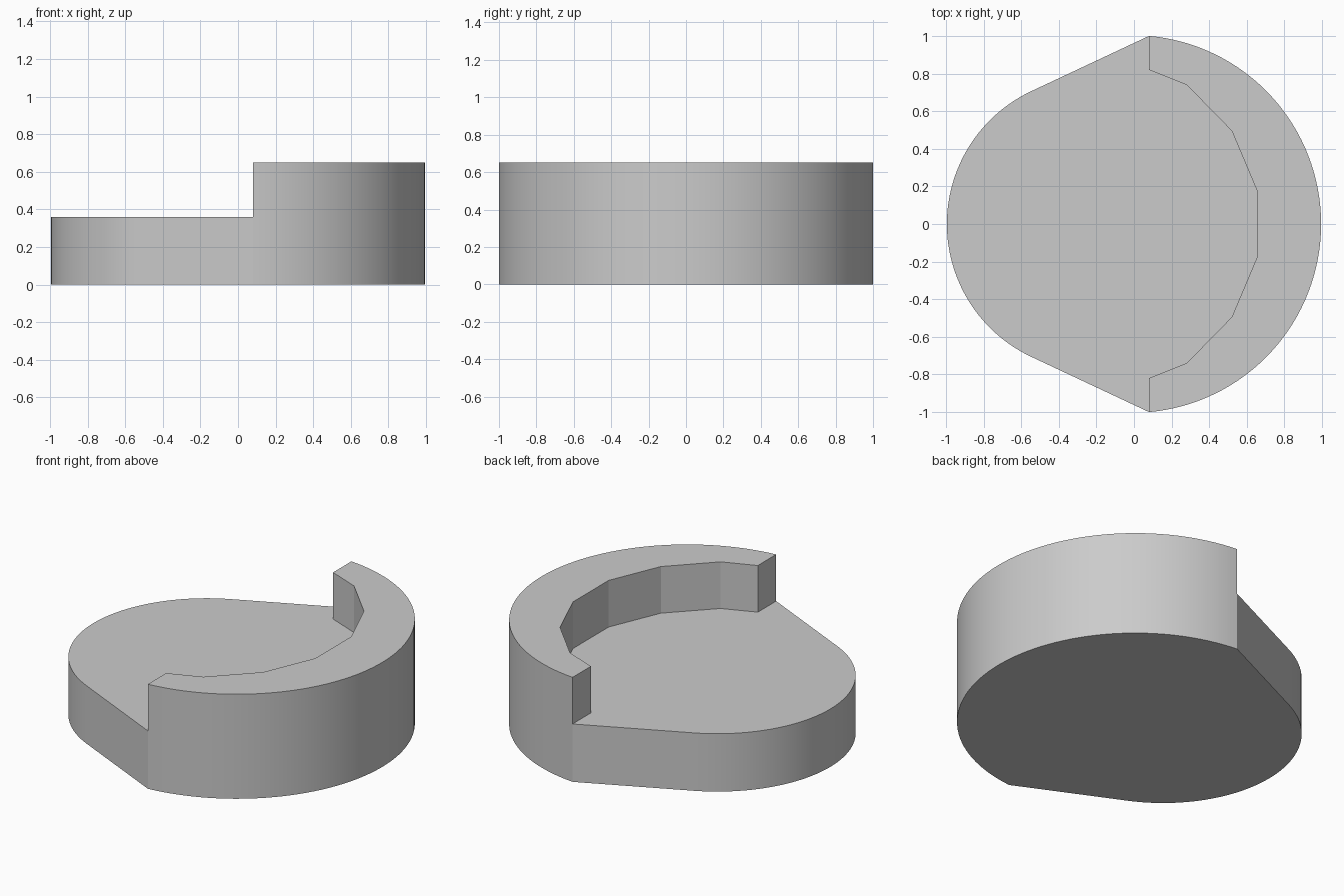
import bpy, bmesh
from math import sin, cos, atan2, pi, radians

cube = bpy.data.objects.get("Cube")
if cube:
    bpy.data.objects.remove(cube, do_unlink=True)

FLOOR, RIM = 0.36, 0.65          # heights of platform and raised wall
CORNER = (0.08, 1.0)             # where the wall ends


def arc(cx, r, a0, a1, n):
    """Points on a circle centred on the x axis."""
    return [(cx + r * cos(a0 + (a1 - a0) * i / n), r * sin(a0 + (a1 - a0) * i / n))
            for i in range(n + 1)]


def mirrored(half):
    """Continue a half profile across the x axis."""
    return half + [(x, -y) for x, y in reversed(half)]


# plan curves, all running from +y to -y
big_c, big_r = -0.009, 1.004
end = atan2(CORNER[1], CORNER[0] - big_c)
outer = [CORNER] + arc(big_c, big_r, end, -end, 64)[1:-1] + [(CORNER[0], -CORNER[1])]
nose = arc(-0.215, 0.78, radians(115), 2 * pi - radians(115), 48)
inner = mirrored([(0.08, 0.82), (0.28, 0.74), (0.52, 0.495), (0.655, 0.175)])

# platform and wall footprints share the inner edge
bm = bmesh.new()
outer_v, nose_v, inner_v = [[bm.verts.new((x, y, FLOOR)) for x, y in pts]
                            for pts in (outer, nose, inner)]
platform = bm.faces.new([outer_v[0]] + nose_v + [outer_v[-1]] + inner_v[::-1])
wall = bm.faces.new(outer_v[::-1] + inner_v)


def lift(faces, dz):
    """Extrude a region by dz and return its new faces."""
    geom = bmesh.ops.extrude_face_region(bm, geom=faces)["geom"]
    verts = [g for g in geom if isinstance(g, bmesh.types.BMVert)]
    bmesh.ops.translate(bm, verts=verts, vec=(0, 0, dz))
    return [g for g in geom if isinstance(g, bmesh.types.BMFace)]


# raised wall, then the skirt down to the ground
bmesh.ops.delete(bm, geom=[], context='FACES')
lift([wall], RIM - FLOOR)
if wall.is_valid:
    bm.faces.remove(wall)
rim_edges = [e for e in bm.edges if e.is_boundary]
geom = bmesh.ops.extrude_edge_only(bm, edges=rim_edges)["geom"]
bmesh.ops.translate(bm, vec=(0, 0, -FLOOR),
                    verts=[g for g in geom if isinstance(g, bmesh.types.BMVert)])

# closed underside, flush side panels
bmesh.ops.holes_fill(bm, edges=[e for e in bm.edges if e.is_boundary], sides=0)
bmesh.ops.dissolve_limit(bm, angle_limit=radians(0.2), verts=bm.verts[:], edges=bm.edges[:])
bmesh.ops.recalc_face_normals(bm, faces=bm.faces[:])

mesh = bpy.data.meshes.new("walled_platform")
bm.to_mesh(mesh)
bm.free()
body = bpy.data.objects.new("walled_platform", mesh)
bpy.context.collection.objects.link(body)

# plain grey
grey = bpy.data.materials.new("plain_grey")
grey.use_nodes = True
colour = (0.6, 0.6, 0.6, 1)
grey.diffuse_color = colour
grey.node_tree.nodes["Principled BSDF"].inputs["Base Color"].default_value = colour
mesh.materials.append(grey)

# smooth curves, sharp corners
bpy.ops.object.select_all(action='DESELECT')
body.select_set(True)
bpy.context.view_layer.objects.active = body
bpy.ops.object.shade_smooth_by_angle(angle=radians(15))
